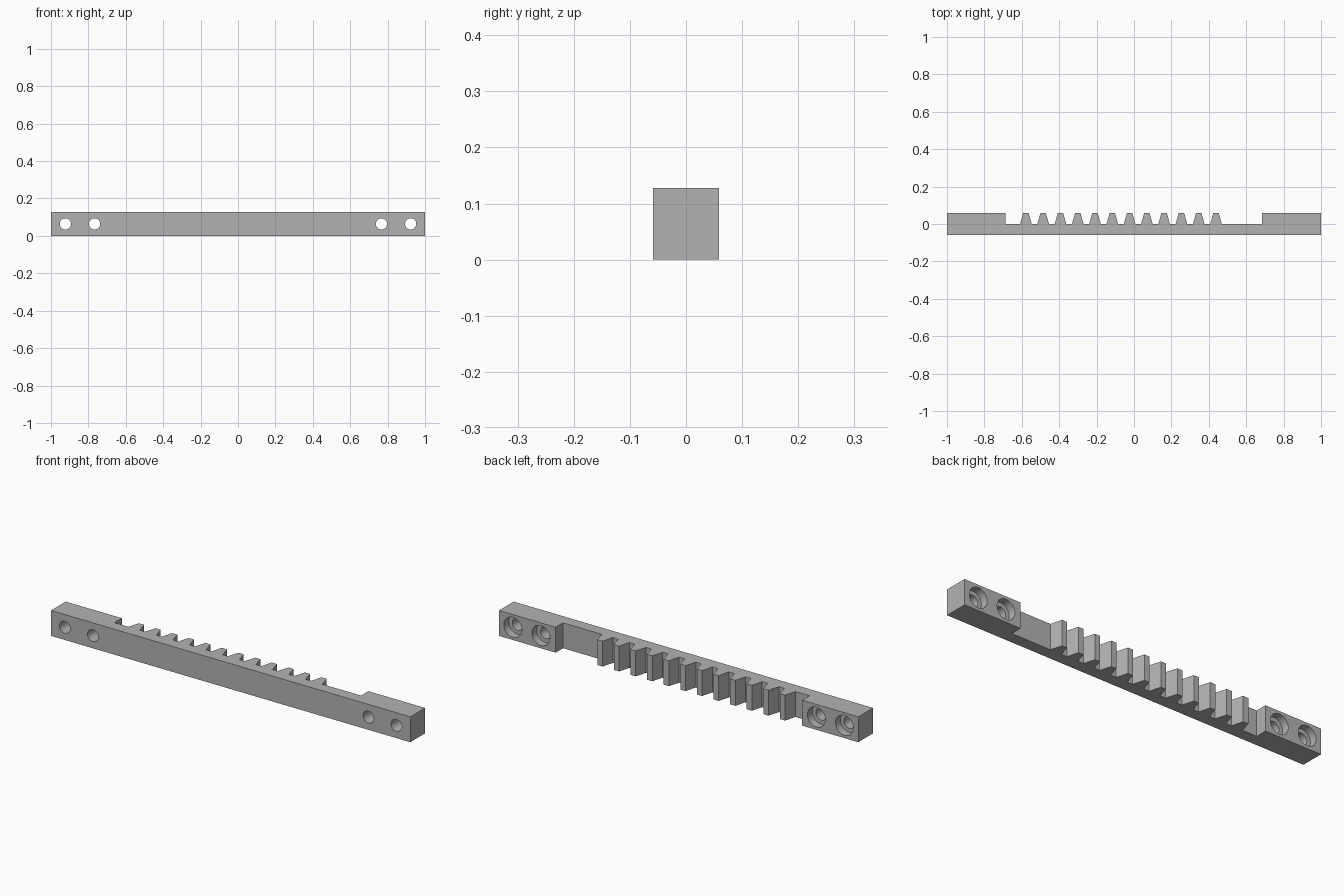
import bpy
import bmesh
from math import radians
from mathutils import Matrix

if "Cube" in bpy.data.objects:
    bpy.data.objects.remove(bpy.data.objects["Cube"], do_unlink=True)

HEIGHT, HALF_DEPTH, ROOT = 0.128, 0.0585, 0.0
TEETH, PITCH, FIRST = 12, 0.0924, -0.578
BASE, TIP = 0.031, 0.0145          # tooth half widths

steel = bpy.data.materials.new("grey steel")
steel.use_nodes = True
steel.diffuse_color = (0.45, 0.45, 0.45, 1)
steel.node_tree.nodes["Principled BSDF"].inputs["Base Color"].default_value = (0.45, 0.45, 0.45, 1)


def make_object(name, bm):
    bmesh.ops.recalc_face_normals(bm, faces=bm.faces)
    mesh = bpy.data.meshes.new(name)
    bm.to_mesh(mesh)
    bm.free()
    mesh.materials.append(steel)
    obj = bpy.data.objects.new(name, mesh)
    bpy.context.collection.objects.link(obj)
    return obj


# Rack outline: solid ends, recessed middle and a row of trapezoid teeth
outline = [(1, -HALF_DEPTH), (1, HALF_DEPTH), (0.685, HALF_DEPTH), (0.685, ROOT)]
for i in reversed(range(TEETH)):
    x = FIRST + i * PITCH
    outline += [(x + BASE, ROOT), (x + TIP, HALF_DEPTH),
                (x - TIP, HALF_DEPTH), (x - BASE, ROOT)]
outline += [(-0.688, ROOT), (-0.688, HALF_DEPTH), (-1, HALF_DEPTH), (-1, -HALF_DEPTH)]

bm = bmesh.new()
face = bm.faces.new([bm.verts.new((x, y, 0)) for x, y in outline])
top = bmesh.ops.extrude_face_region(bm, geom=[face])["geom"]
bmesh.ops.translate(bm, vec=(0, 0, HEIGHT),
                    verts=[v for v in top if isinstance(v, bmesh.types.BMVert)])
rack = make_object("gear_rack", bm)


# Screw holes through the ends, counterbored from the back
def drill(name, radius, y0, y1):
    bm = bmesh.new()
    for x in (-0.923, -0.767, 0.767, 0.923):
        place = (Matrix.Translation((x, (y0 + y1) / 2, HEIGHT / 2))
                 @ Matrix.Rotation(radians(90), 4, "X"))
        bmesh.ops.create_cone(bm, cap_ends=True, segments=32, radius1=radius,
                              radius2=radius, depth=y1 - y0, matrix=place)
    cutter = make_object(name, bm)
    cutter.hide_render = True
    mod = rack.modifiers.new(name, "BOOLEAN")
    mod.operation, mod.solver, mod.object = "DIFFERENCE", "EXACT", cutter
    return cutter


cutters = [drill("screw_hole_cutter", 0.03, -0.1, 0.1),
           drill("counterbore_cutter", 0.05, 0.02, 0.1)]

# Apply the cuts, then smooth the bores while keeping edges sharp
bpy.ops.object.select_all(action="DESELECT")
rack.select_set(True)
bpy.context.view_layer.objects.active = rack
for mod in list(rack.modifiers):
    bpy.ops.object.modifier_apply(modifier=mod.name)
for cutter in cutters:
    bpy.data.objects.remove(cutter, do_unlink=True)
bpy.ops.object.shade_smooth_by_angle(angle=radians(30))
